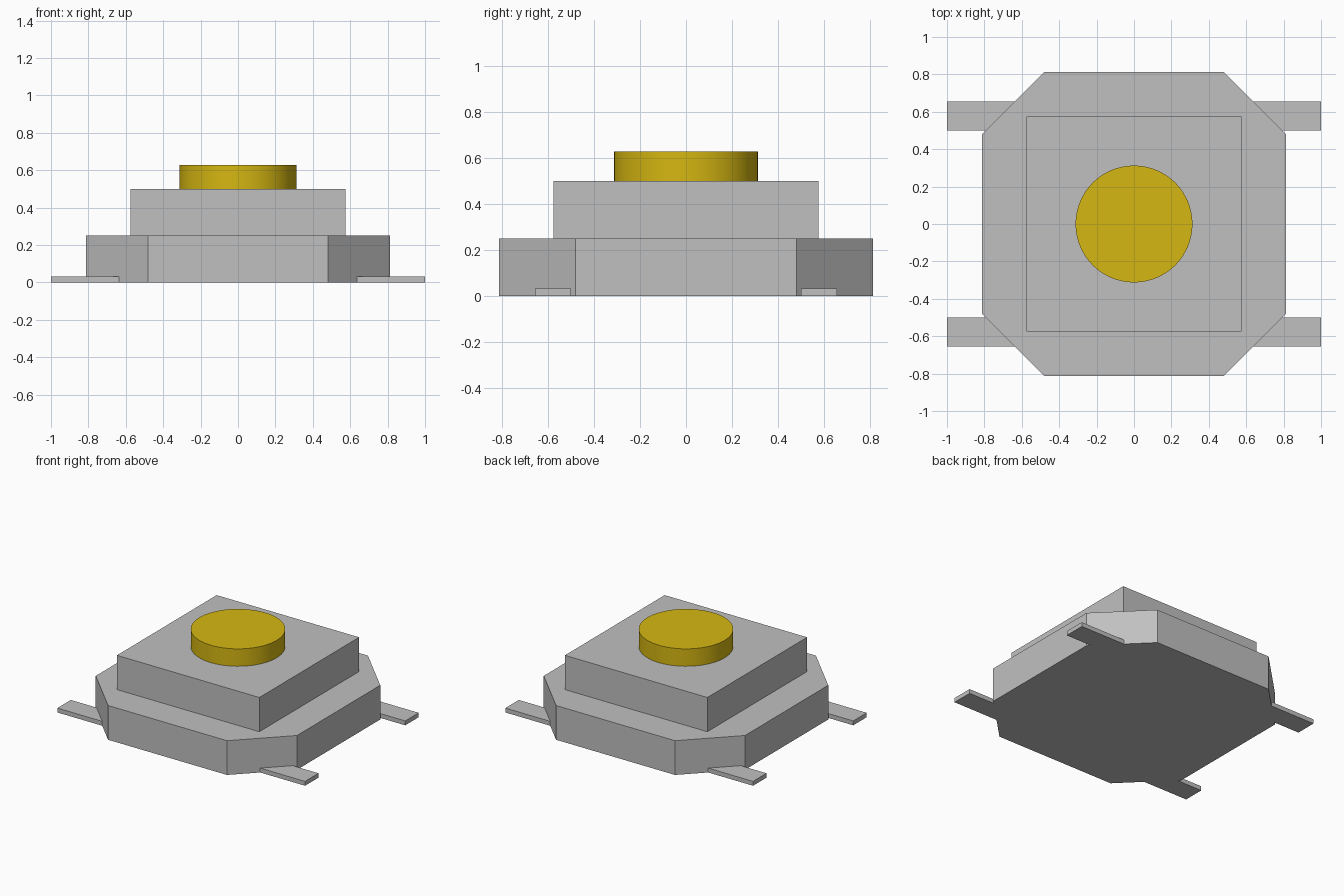
import bpy
import bmesh
import math

cube = bpy.data.objects.get("Cube")
if cube:
    bpy.data.objects.remove(cube, do_unlink=True)


def make_material(name, rgb):
    mat = bpy.data.materials.new(name)
    mat.use_nodes = True
    mat.diffuse_color = (*rgb, 1)
    bsdf = next(n for n in mat.node_tree.nodes if n.type == 'BSDF_PRINCIPLED')
    bsdf.inputs["Base Color"].default_value = (*rgb, 1)
    return mat


grey = make_material("grey", (0.53, 0.53, 0.53))
gold = make_material("gold", (0.67, 0.475, 0.006))


def prism(name, outline, z0, z1, mat):
    """Extrude a flat outline from z0 up to z1."""
    bm = bmesh.new()
    base = bm.faces.new([bm.verts.new((x, y, z0)) for x, y in outline])
    top = bmesh.ops.extrude_face_region(bm, geom=[base], use_keep_orig=True)["geom"]
    for v in top:
        if isinstance(v, bmesh.types.BMVert):
            v.co.z = z1
    bmesh.ops.recalc_face_normals(bm, faces=bm.faces)
    mesh = bpy.data.meshes.new(name)
    bm.to_mesh(mesh)
    bm.free()
    mesh.materials.append(mat)
    obj = bpy.data.objects.new(name, mesh)
    bpy.context.collection.objects.link(obj)
    return obj


# Square base with chamfered corners
S, C = 0.8125, 0.48
prism("base", [(C, -S), (S, -C), (S, C), (C, S),
               (-C, S), (-S, C), (-S, -C), (-C, -S)], 0, 0.25, grey)

# Raised square housing
H = 0.575
prism("housing", [(H, -H), (H, H), (-H, H), (-H, -H)], 0.25, 0.5, grey)

# Round push button
R, N = 0.3125, 64
circle = [(R * math.cos(2 * math.pi * i / N), R * math.sin(2 * math.pi * i / N))
          for i in range(N)]
button = prism("button", circle, 0.5, 0.627, gold)
bpy.ops.object.select_all(action='DESELECT')
button.select_set(True)
bpy.context.view_layer.objects.active = button
bpy.ops.object.shade_smooth_by_angle(angle=math.radians(30))

# Four flat legs, mitred against the chamfered corners
Y0, Y1 = 0.5, 0.655
for sx, side in ((1, "left"), (-1, "right")):
    for sy, end in ((1, "back"), (-1, "front")):
        leg = [(1, Y0), (1, Y1), (S + C - Y1, Y1), (S + C - Y0, Y0)]
        prism(f"leg_{end}_{side}", [(sx * x, sy * y) for x, y in leg], 0, 0.032, grey)
